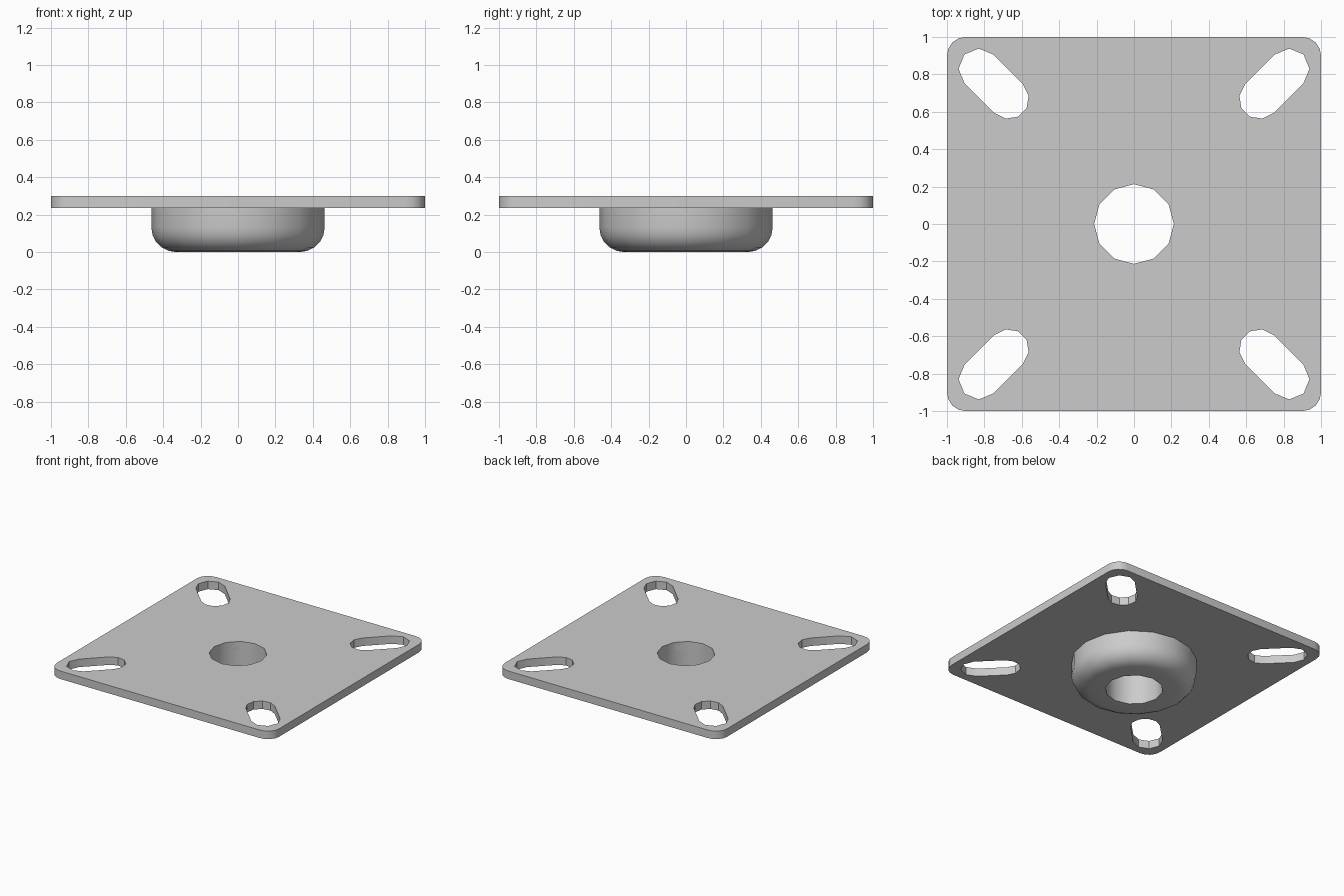
import bpy, bmesh, math
from mathutils import Vector

default = bpy.data.objects.get("Cube")
if default:
    bpy.data.objects.remove(default, do_unlink=True)

TOP, UNDER = 0.30, 0.235
steel = bpy.data.materials.new("grey steel")
steel.use_nodes = True
GREY = (0.6, 0.6, 0.6, 1)
steel.diffuse_color = GREY
steel.node_tree.nodes["Principled BSDF"].inputs["Base Color"].default_value = GREY


def arc(cx, cy, r, start, end, steps):
    """Points along an arc, angles in degrees, both ends included."""
    angles = [math.radians(start + (end - start) * i / steps) for i in range(steps + 1)]
    return [(cx + r * math.cos(a), cy + r * math.sin(a)) for a in angles]


def prism(name, outline, z0, z1):
    """Extrude a closed outline between two heights."""
    bm = bmesh.new()
    face = bm.faces.new([bm.verts.new((x, y, z0)) for x, y in outline])
    extruded = bmesh.ops.extrude_face_region(bm, geom=[face])["geom"]
    moved = [v for v in extruded if isinstance(v, bmesh.types.BMVert)]
    bmesh.ops.translate(bm, verts=moved, vec=Vector((0, 0, z1 - z0)))
    bmesh.ops.recalc_face_normals(bm, faces=bm.faces)
    mesh = bpy.data.meshes.new(name)
    bm.to_mesh(mesh)
    bm.free()
    mesh.materials.append(steel)
    obj = bpy.data.objects.new(name, mesh)
    bpy.context.collection.objects.link(obj)
    return obj


def activate(obj):
    bpy.ops.object.select_all(action="DESELECT")
    obj.select_set(True)
    bpy.context.view_layer.objects.active = obj


def cut(obj, cutter):
    activate(obj)
    mod = obj.modifiers.new("cut", "BOOLEAN")
    mod.operation, mod.solver, mod.object = "DIFFERENCE", "EXACT", cutter
    bpy.ops.object.modifier_apply(modifier=mod.name)


def circle(r, sides):
    return arc(0, 0, r, 0, 360, sides)[:-1]


# Square plate with rounded corners
corner = 0.1
outline = []
for i, (sx, sy) in enumerate([(1, 1), (-1, 1), (-1, -1), (1, -1)]):
    c = 1 - corner
    outline += arc(sx * c, sy * c, corner, 90 * i, 90 * i + 90, 4)
plate = prism("mounting_plate", outline, UNDER, TOP)

# Round hub under the plate, with a rounded lower rim
hub = prism("hub", circle(0.463, 16), 0, UNDER)
activate(hub)
rim = hub.modifiers.new("rim", "BEVEL")
rim.width, rim.segments, rim.limit_method = 0.13, 5, "WEIGHT"
weights = hub.data.attributes.new("bevel_weight_edge", "FLOAT", "EDGE")
for edge in hub.data.edges:
    if all(hub.data.vertices[v].co.z < 0.01 for v in edge.vertices):
        weights.data[edge.index].value = 1
bpy.ops.object.modifier_apply(modifier=rim.name)

# Diagonal bolt slots, one in each corner
slot = arc(0.83, 0.83, 0.108, -45, 135, 4) + arc(0.67, 0.67, 0.108, 135, 315, 5)
cutters = []
for sx in (1, -1):
    for sy in (1, -1):
        shape = [(x * sx, y * sy) for x, y in slot]
        cutters.append(prism("slot_cutter", shape, 0.1, 0.5))

# Central bore through plate and hub
bore = prism("bore_cutter", circle(0.213, 12), -0.2, 0.5)
cut(hub, bore)
for cutter in cutters + [bore]:
    cut(plate, cutter)
for cutter in cutters + [bore]:
    bpy.data.objects.remove(cutter, do_unlink=True)

for obj in (plate, hub):
    activate(obj)
    bpy.ops.object.shade_smooth_by_angle(angle=math.radians(32))
